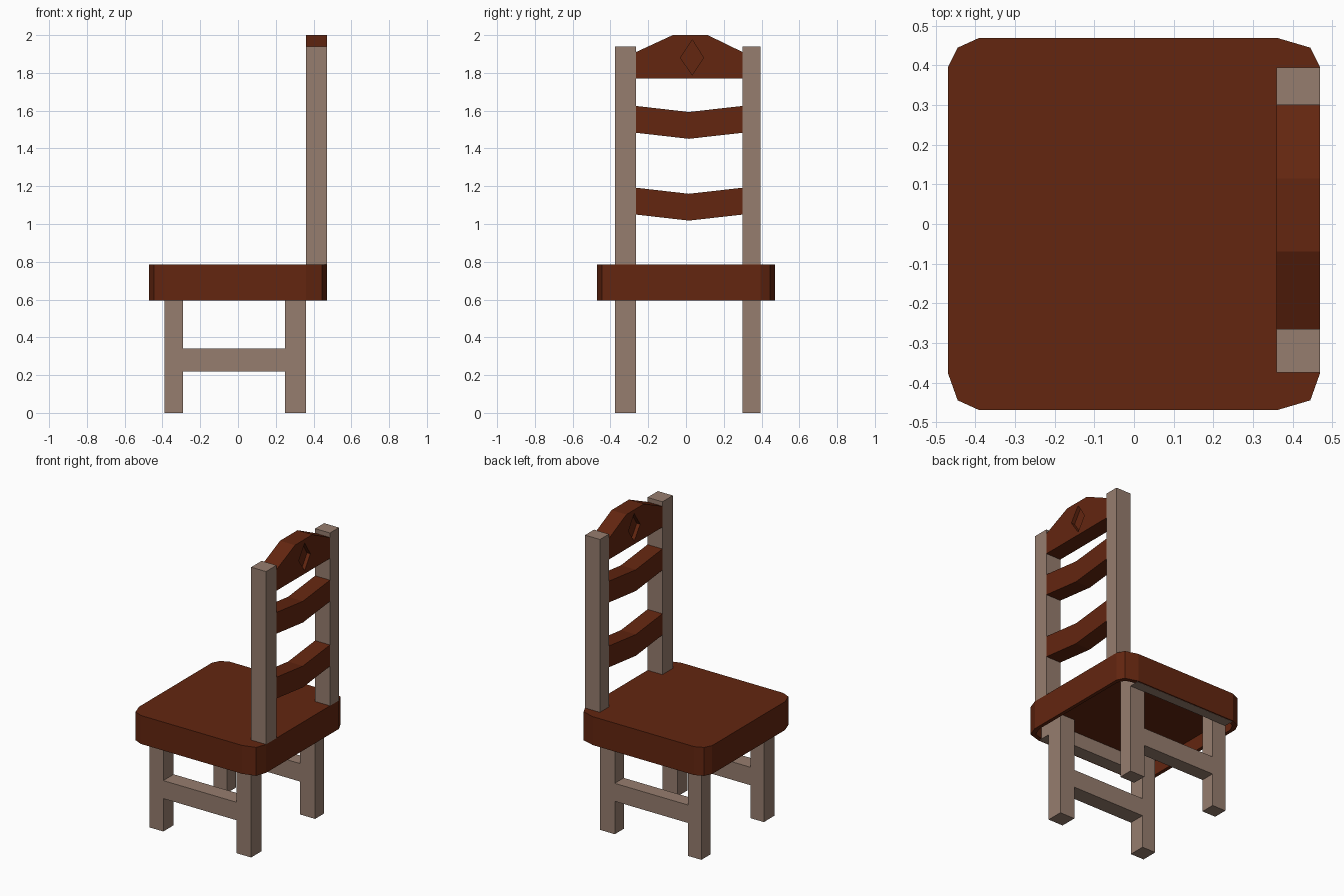
import bpy, bmesh

if "Cube" in bpy.data.objects:
    bpy.data.objects.remove(bpy.data.objects["Cube"])

def material(name, rgb):
    m = bpy.data.materials.new(name)
    m.diffuse_color = (*rgb, 1)
    m.use_nodes = True
    m.node_tree.nodes["Principled BSDF"].inputs["Base Color"].default_value = m.diffuse_color
    return m

BROWN = material("red brown wood", (0.125, 0.019, 0.005))
GREY = material("grey brown wood", (0.305, 0.205, 0.156))

def make(name, bm, mat):
    bmesh.ops.recalc_face_normals(bm, faces=bm.faces)
    me = bpy.data.meshes.new(name)
    bm.to_mesh(me)
    bm.free()
    me.materials.append(mat)
    ob = bpy.data.objects.new(name, me)
    bpy.context.collection.objects.link(ob)
    return ob

def prism(name, points, direction, mat):
    """Extrude a closed outline of 3D points along a direction."""
    bm = bmesh.new()
    face = bm.faces.new([bm.verts.new(p) for p in points])
    out = bmesh.ops.extrude_face_region(bm, geom=[face])
    verts = [g for g in out["geom"] if isinstance(g, bmesh.types.BMVert)]
    bmesh.ops.translate(bm, verts=verts, vec=direction)
    return make(name, bm, mat)

def box(name, x, y, z, mat):
    pts = [(x[0], y[0], z[0]), (x[1], y[0], z[0]), (x[1], y[1], z[0]), (x[0], y[1], z[0])]
    return prism(name, pts, (0, 0, z[1] - z[0]), mat)

def across(name, profile, x0, x1, mat=BROWN):
    """Extrude a (y, z) profile along x."""
    return prism(name, [(x0, y, z) for y, z in profile], (x1 - x0, 0, 0), mat)

def cut(ob, cutter):
    mod = ob.modifiers.new("cut", 'BOOLEAN')
    mod.operation = 'DIFFERENCE'
    mod.solver = 'EXACT'
    mod.object = cutter
    cutter.hide_render = True
    cutter.hide_viewport = True

SIDES = {"left": (-0.375, -0.265), "right": (0.30, 0.395)}
BACK = (0.36, 0.47)
CEIL = 0.69

# Seat slab with chamfered corners, hollow underneath
outline = [(-0.47, -0.375), (-0.445, -0.445), (-0.39, -0.47), (0.36, -0.47),
           (0.445, -0.445), (0.47, -0.375), (0.47, 0.395), (0.445, 0.445),
           (0.36, 0.47), (-0.39, 0.47), (-0.445, 0.445), (-0.47, 0.395)]
seat = prism("seat", [(x, y, 0.595) for x, y in outline], (0, 0, 0.19), BROWN)
hollow = prism("seat_hollow_cutter", [(x * 0.95, y * 0.95, 0.5) for x, y in outline],
               (0, 0, CEIL - 0.5), BROWN)
cut(seat, hollow)

for side, y in SIDES.items():
    # Legs, stretcher and back post
    box(f"front_leg_{side}", (-0.39, -0.29), y, (0, CEIL), GREY)
    box(f"rear_leg_{side}", (0.25, 0.36), y, (0, CEIL), GREY)
    box(f"stretcher_{side}", (-0.29, 0.25), y, (0.22, 0.34), GREY)
    box(f"back_post_{side}", BACK, y, (0.785, 1.94), GREY)

# Side rails under the seat
box("seat_rail_left", (-0.39, 0.36), (-0.462, -0.375), (0.594, CEIL), GREY)
box("seat_rail_right", (-0.39, 0.36), (0.395, 0.462), (0.594, CEIL), GREY)

# Bent back slats
for name, z in (("lower_slat", 1.05), ("upper_slat", 1.483)):
    across(name, [(-0.265, z), (0.015, z - 0.032), (0.30, z), (0.30, z + 0.142),
                  (0.015, z + 0.11), (-0.265, z + 0.142)], *BACK)

# Crest rail with a diamond recess on both sides
crest = across("crest_rail", [(-0.265, 1.77), (0.30, 1.77), (0.30, 1.91),
                              (0.115, 2.0), (-0.07, 2.0), (-0.265, 1.91)], *BACK)
diamond = [(-0.03, 1.88), (0.033, 1.79), (0.093, 1.88), (0.033, 1.975)]
for name, x0, x1 in (("front", 0.3, 0.385), ("rear", 0.445, 0.53)):
    cut(crest, across(f"diamond_cutter_{name}", diamond, x0, x1))
